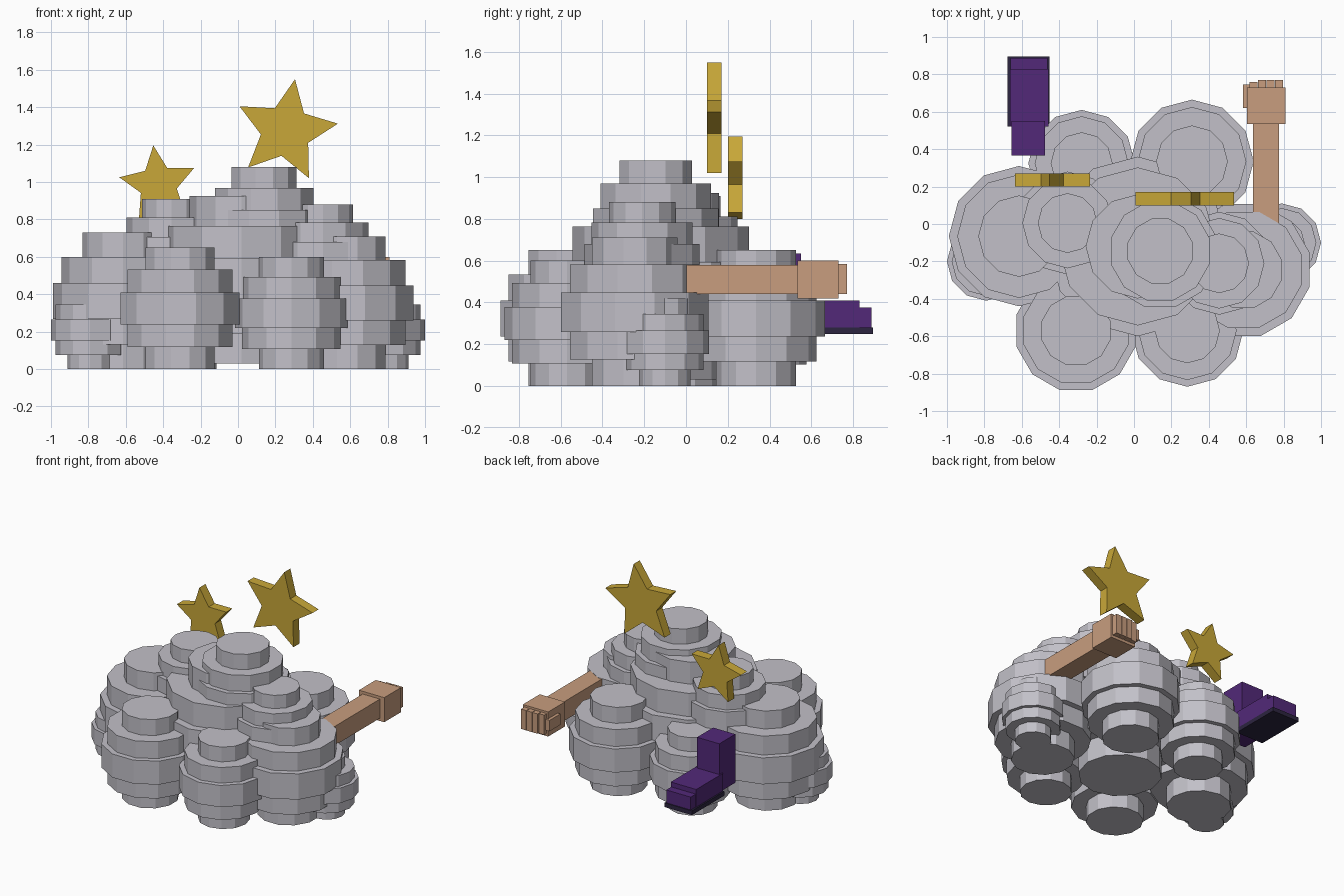
import bpy, bmesh, math
from mathutils import Matrix, Vector

if "Cube" in bpy.data.objects:
    bpy.data.objects.remove(bpy.data.objects["Cube"])


def material(name, r, g, b):
    m = bpy.data.materials.new(name)
    m.use_nodes = True
    m.diffuse_color = (r, g, b, 1)
    m.node_tree.nodes["Principled BSDF"].inputs["Base Color"].default_value = (r, g, b, 1)
    return m


GREY = material("cloud grey", 0.54, 0.53, 0.58)
GOLD = material("star gold", 0.58, 0.39, 0.04)
SKIN = material("skin", 0.58, 0.34, 0.21)
PURPLE = material("boot purple", 0.085, 0.022, 0.19)
SOLE = material("dark sole", 0.025, 0.018, 0.05)


def finish(bm, name, mat):
    bmesh.ops.recalc_face_normals(bm, faces=bm.faces)
    mesh = bpy.data.meshes.new(name)
    bm.to_mesh(mesh)
    bm.free()
    mesh.materials.append(mat)
    obj = bpy.data.objects.new(name, mesh)
    bpy.context.collection.objects.link(obj)
    return obj


def box(name, mat, x0, x1, y0, y1, z0, z1):
    bm = bmesh.new()
    bmesh.ops.create_cube(bm, size=1)
    bmesh.ops.scale(bm, vec=(x1 - x0, y1 - y0, z1 - z0), verts=bm.verts)
    bmesh.ops.translate(bm, vec=((x0 + x1) / 2, (y0 + y1) / 2, (z0 + z1) / 2), verts=bm.verts)
    return finish(bm, name, mat)


# Stepped profile shared by every puff: level breaks and radii of the five tiers
LEVELS = (0, 0.18, 0.365, 0.63, 0.82, 1)
RADII = (0.58, 0.88, 1, 0.88, 0.58)


def puff(name, x, y, z0, z1, radius, turn=0):
    bm = bmesh.new()
    rings = []
    for i, r in enumerate(RADII):
        for level in LEVELS[i:i + 2]:
            ring = []
            for k in range(12):
                a = math.radians(30 * k + turn)
                ring.append(bm.verts.new((x + radius * r * math.cos(a),
                                          y + radius * r * math.sin(a),
                                          z0 + (z1 - z0) * level)))
            rings.append(ring)
    for lower, upper in zip(rings, rings[1:]):
        for k in range(12):
            n = (k + 1) % 12
            bm.faces.new((lower[k], lower[n], upper[n], upper[k]))
    bm.faces.new(rings[0][::-1])
    bm.faces.new(rings[-1])
    return finish(bm, name, GREY)


def star(name, x, z, radius, angle, y0, y1):
    bm = bmesh.new()
    points = []
    for k in range(10):
        r = radius * (0.48 if k % 2 else 1)
        a = math.radians(angle + 36 * k)
        points.append(bm.verts.new((x + r * math.cos(a), y0, z + r * math.sin(a))))
    face = bm.faces.new(points)
    extruded = bmesh.ops.extrude_face_region(bm, geom=[face])["geom"]
    verts = [g for g in extruded if isinstance(g, bmesh.types.BMVert)]
    bmesh.ops.translate(bm, vec=(0, y1 - y0, 0), verts=verts)
    return finish(bm, name, GOLD)


# Dust cloud
puff("front_right_puff", -0.31, -0.57, 0, 0.65, 0.33, 15)
puff("front_left_puff", 0.285, -0.57, 0, 0.6, 0.3)
puff("right_puff", -0.615, -0.065, 0, 0.73, 0.375)
puff("left_puff", 0.585, -0.245, 0, 0.71, 0.365, 15)
puff("right_small_puff", -0.79, -0.2, 0, 0.42, 0.21)
puff("left_small_puff", 0.79, -0.1, 0, 0.42, 0.21)
puff("back_right_puff", -0.28, 0.325, 0, 0.57, 0.285)
puff("back_left_puff", 0.31, 0.335, 0, 0.65, 0.33)
puff("centre_puff", 0.02, -0.12, 0.03, 0.925, 0.48)
puff("top_puff", 0.14, -0.145, 0.46, 1.08, 0.31, 15)
puff("upper_left_puff", 0.455, -0.21, 0.34, 0.88, 0.275)
puff("upper_right_puff", -0.355, 0.005, 0.36, 0.91, 0.275)

# Stars
star("small_star", -0.427, 0.985, 0.212, 97, 0.2, 0.27)
star("large_star", 0.256, 1.273, 0.281, 80, 0.1, 0.17)

# Arm and fist
box("arm", SKIN, 0.635, 0.775, -0.14, 0.56, 0.44, 0.58)
box("fist", SKIN, 0.605, 0.81, 0.535, 0.73, 0.42, 0.6)
for i in range(4):
    x = 0.617 + 0.046 * i
    box("finger_%d" % (i + 1), SKIN, x, x + 0.042, 0.7, 0.77 if i else 0.76, 0.44, 0.585)
box("thumb", SKIN, 0.583, 0.625, 0.62, 0.745, 0.47, 0.55)

# Boot
box("boot_shaft", PURPLE, -0.655, -0.475, 0.365, 0.55, 0.28, 0.635)
box("boot_foot", PURPLE, -0.664, -0.458, 0.52, 0.83, 0.28, 0.41)
box("boot_toe", PURPLE, -0.66, -0.462, 0.8, 0.888, 0.28, 0.375)
box("boot_sole", SOLE, -0.675, -0.453, 0.52, 0.895, 0.25, 0.281)
